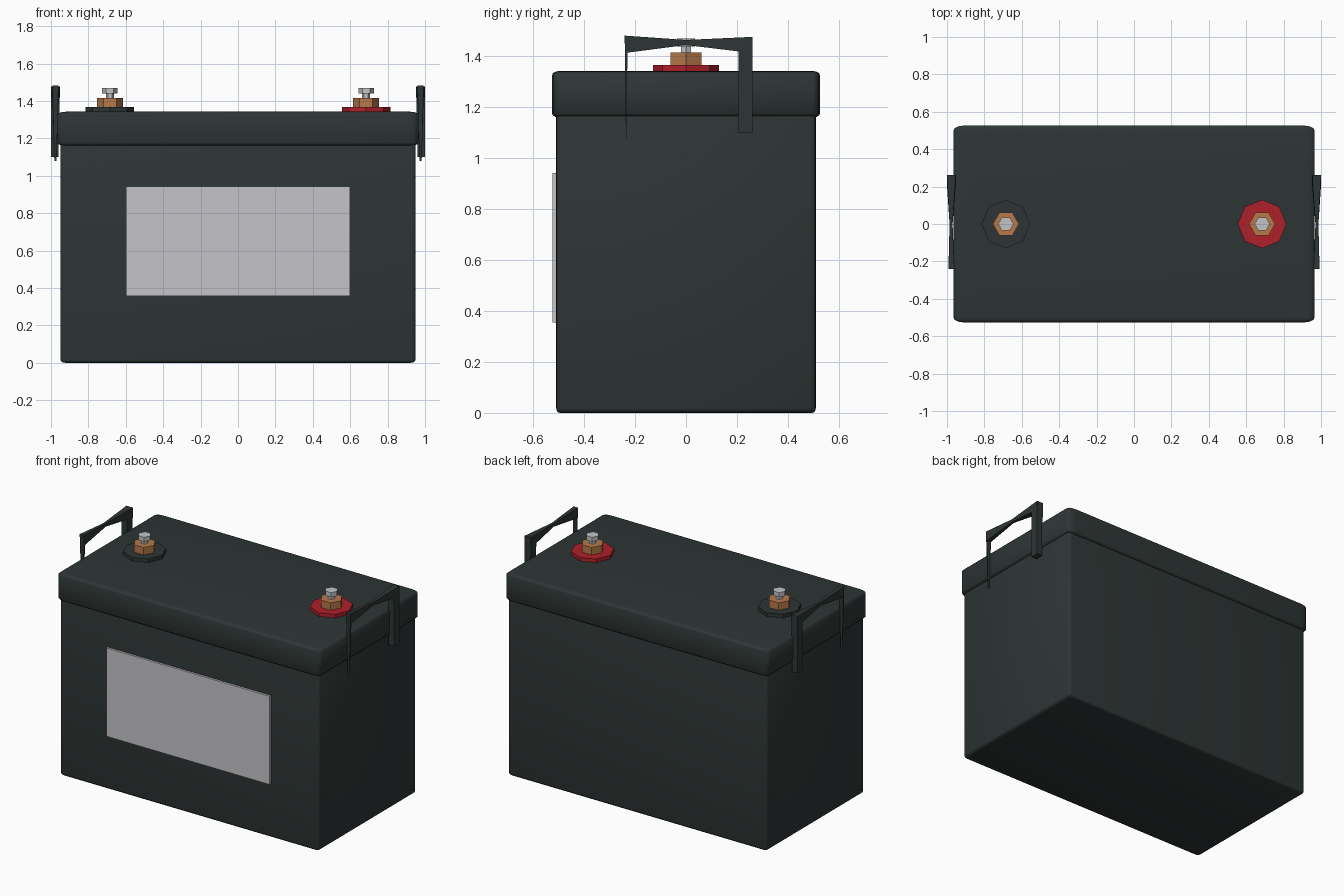
import bpy, bmesh, math
from mathutils import Vector

cube = bpy.data.objects.get("Cube")
if cube:
    bpy.data.objects.remove(cube)


def material(name, rgb):
    m = bpy.data.materials.new(name)
    m.use_nodes = True
    m.diffuse_color = (*rgb, 1)
    bsdf = m.node_tree.nodes["Principled BSDF"]
    bsdf.inputs["Base Color"].default_value = (*rgb, 1)
    bsdf.inputs["Roughness"].default_value = 0.6
    return m


CASE = material("dark case plastic", (0.027, 0.036, 0.035))
LABEL = material("light grey label", (0.56, 0.56, 0.59))
RED = material("red plastic", (0.43, 0.014, 0.023))
COPPER = material("copper", (0.47, 0.19, 0.07))
STEEL = material("steel", (0.54, 0.55, 0.56))


def finish(bm, name, mat, smooth=False):
    bmesh.ops.recalc_face_normals(bm, faces=bm.faces)
    mesh = bpy.data.meshes.new(name)
    bm.to_mesh(mesh)
    bm.free()
    mesh.materials.append(mat)
    obj = bpy.data.objects.new(name, mesh)
    bpy.context.collection.objects.link(obj)
    if smooth:
        bpy.ops.object.select_all(action='DESELECT')
        obj.select_set(True)
        bpy.context.view_layer.objects.active = obj
        bpy.ops.object.shade_smooth_by_angle(angle=math.radians(40))
    return obj


def box(name, low, high, mat, rounding=None):
    """Box between two corners; rounding gives a bevel size per axis."""
    low, high = Vector(low), Vector(high)
    size, mid = high - low, (low + high) / 2
    r = Vector(rounding or (1, 1, 1))
    bm = bmesh.new()
    bmesh.ops.create_cube(bm, size=1)
    bmesh.ops.scale(bm, vec=[s / k for s, k in zip(size, r)], verts=bm.verts)
    if rounding:
        bmesh.ops.bevel(bm, geom=bm.edges[:], offset=1, segments=3,
                        profile=0.5, affect='EDGES')
    bmesh.ops.scale(bm, vec=r, verts=bm.verts)
    bmesh.ops.translate(bm, vec=mid, verts=bm.verts)
    return finish(bm, name, mat, smooth=bool(rounding))


def prism(name, x, z0, z1, radius, sides, mat):
    """Upright flat-sided prism with a corner pointing along x."""
    bm = bmesh.new()
    ring = [bm.verts.new((x + radius * math.cos(math.tau * i / sides),
                          radius * math.sin(math.tau * i / sides), z0))
            for i in range(sides)]
    base = bm.faces.new(ring)
    top = bmesh.ops.extrude_face_region(bm, geom=[base])["geom"]
    bmesh.ops.translate(bm, vec=(0, 0, z1 - z0),
                        verts=[g for g in top if isinstance(g, bmesh.types.BMVert)])
    if not any(f.normal.z < -0.9 for f in bm.faces):
        bm.faces.new(ring)
    return finish(bm, name, mat)


def handle(name, side):
    """Lofted strap: thin front leg, pinched top bar, wide rear leg."""
    # each ring: inner y, inner z, outer y, outer z, inner x, outer x
    rings = [(-0.234, 1.08, -0.236, 1.08, 0.970, 0.982),
             (-0.230, 1.415, -0.241, 1.482, 0.960, 0.992),
             (0.0, 1.445, 0.0, 1.465, 0.970, 0.986),
             (0.206, 1.420, 0.261, 1.477, 0.953, 1.0),
             (0.206, 1.10, 0.261, 1.10, 0.960, 1.0)]
    bm = bmesh.new()
    loops = [[bm.verts.new((side * x, y, z)) for x, y, z in
              ((xi, yi, zi), (xo, yi, zi), (xo, yo, zo), (xi, yo, zo))]
             for yi, zi, yo, zo, xi, xo in rings]
    for a, b in zip(loops, loops[1:]):
        for i in range(4):
            j = (i + 1) % 4
            bm.faces.new((a[i], a[j], b[j], b[i]))
    bm.faces.new(loops[0])
    bm.faces.new(loops[-1])
    return finish(bm, name, CASE)


# Case, overhanging lid and front label
box("case_body", (-0.95, -0.51, 0), (0.95, 0.51, 1.2), CASE, (0.025, 0.015, 0.018))
box("lid", (-0.966, -0.526, 1.16), (0.966, 0.526, 1.343), CASE, (0.055, 0.028, 0.016))
box("front_label", (-0.598, -0.524, 0.356), (0.598, -0.505, 0.942), LABEL)

# Terminals and carrying handles on both sides
for side, word, base_mat in ((1, "left", RED), (-1, "right", CASE)):
    x = side * 0.685
    prism(word + "_terminal_base", x, 1.335, 1.367, 0.13, 8, base_mat)
    prism(word + "_terminal_nut", x, 1.36, 1.416, 0.07, 6, COPPER)
    prism(word + "_bolt_shaft", x, 1.41, 1.445, 0.022, 6, STEEL)
    prism(word + "_bolt_head", x, 1.44, 1.47, 0.041, 6, STEEL)
    handle(word + "_handle", side)
